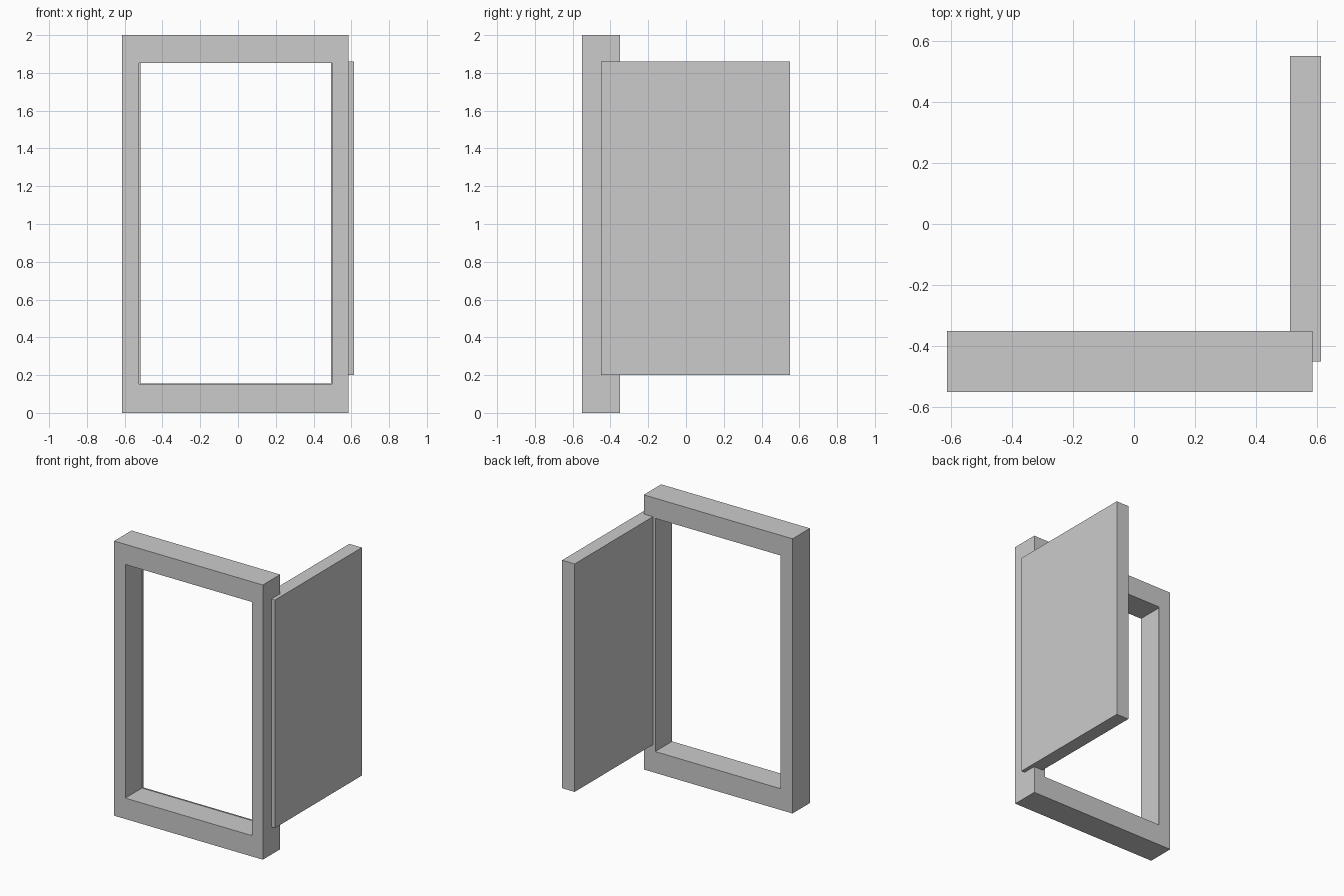
import bpy

if "Cube" in bpy.data.objects:
    bpy.data.objects.remove(bpy.data.objects["Cube"])


def box(name, x0, x1, y0, y1, z0, z1):
    bpy.ops.mesh.primitive_cube_add(
        size=1, location=((x0 + x1) / 2, (y0 + y1) / 2, (z0 + z1) / 2))
    ob = bpy.context.object
    ob.name = name
    ob.scale = (x1 - x0, y1 - y0, z1 - z0)
    bpy.ops.object.transform_apply(location=False, rotation=False, scale=True)
    return ob


def cut(target, cutter):
    mod = target.modifiers.new("opening", 'BOOLEAN')
    mod.operation = 'DIFFERENCE'
    mod.solver = 'EXACT'
    mod.object = cutter
    cutter.hide_render = True
    cutter.hide_set(True)


# Door frame: one solid block with the doorway cut through
frame = box("door_frame", -0.613, 0.585, -0.55, -0.35, 0, 2)

# Doorway opening, slightly narrower at the back edge to leave a thin lip
cut(frame, box("opening_cutter", -0.523, 0.497, -0.6, -0.358, 0.152, 1.853))
cut(frame, box("lip_cutter", -0.516, 0.492, -0.4, -0.3, 0.155, 1.853))

# Door leaf swung open at a right angle on the right jamb
box("door_leaf", 0.512, 0.613, -0.45, 0.55, 0.2, 1.86)
